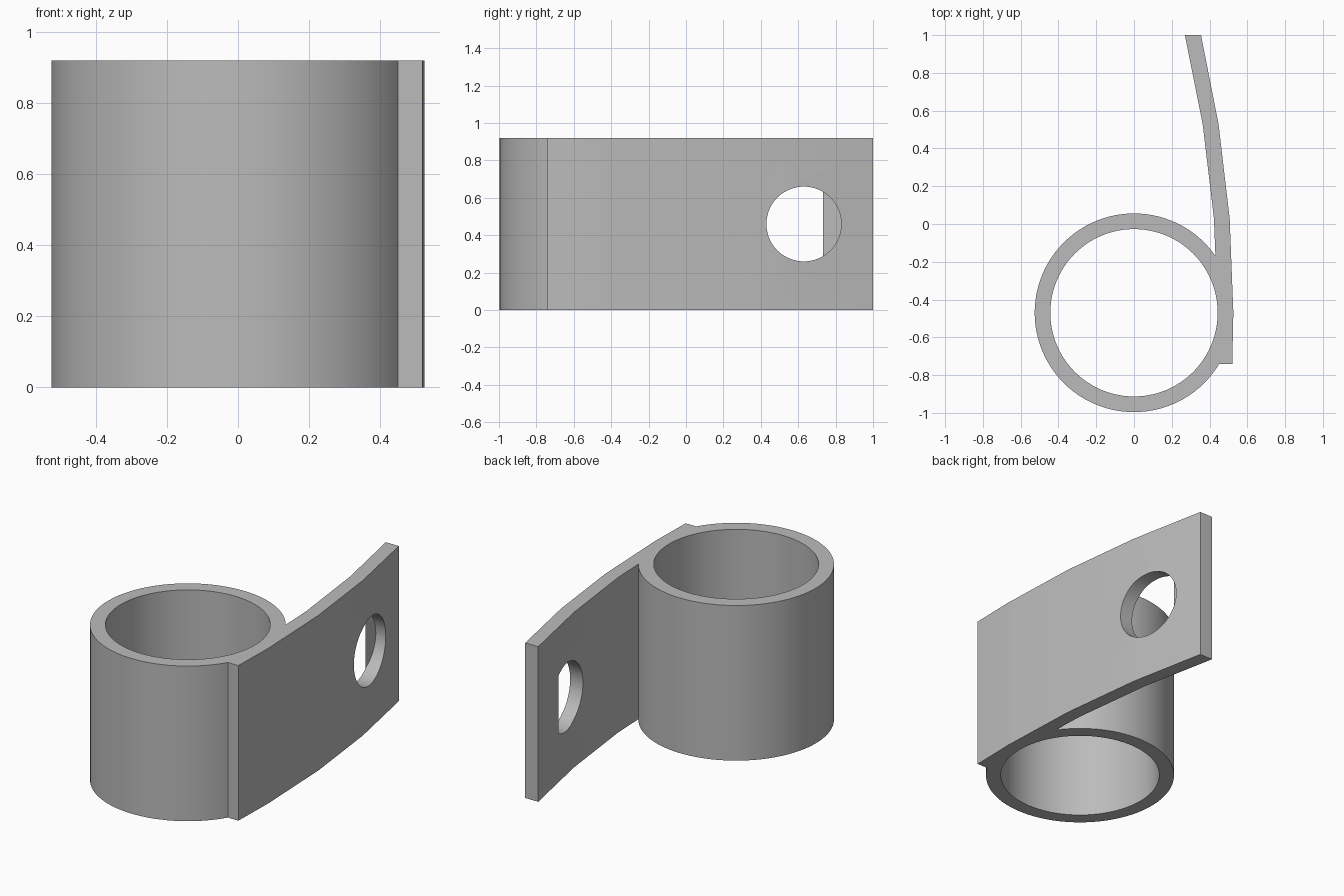
import bpy, bmesh, math
from mathutils import Matrix

if "Cube" in bpy.data.objects:
    bpy.data.objects.remove(bpy.data.objects["Cube"])

HEIGHT = 0.92
RING_Y, RING_R, BORE_R = -0.47, 0.526, 0.443
ARC_R = 6.4

grey = bpy.data.materials.new("plain grey")
grey.use_nodes = True
colour = (0.5, 0.5, 0.5, 1)
grey.diffuse_color = colour
grey.node_tree.nodes["Principled BSDF"].inputs["Base Color"].default_value = colour


def add_object(name, bm):
    bmesh.ops.recalc_face_normals(bm, faces=bm.faces)
    mesh = bpy.data.meshes.new(name)
    bm.to_mesh(mesh)
    bm.free()
    mesh.materials.append(grey)
    obj = bpy.data.objects.new(name, mesh)
    bpy.context.collection.objects.link(obj)
    return obj


def cylinder(name, radius, depth, matrix, segments=96):
    bm = bmesh.new()
    bmesh.ops.create_cone(bm, cap_ends=True, segments=segments, radius1=radius,
                          radius2=radius, depth=depth, matrix=matrix)
    return add_object(name, bm)


def combine(target, other, operation):
    mod = target.modifiers.new(other.name, 'BOOLEAN')
    mod.operation, mod.solver, mod.object = operation, 'EXACT', other
    bpy.context.view_layer.objects.active = target
    bpy.ops.object.modifier_apply(modifier=mod.name)
    bpy.data.objects.remove(other)


def arc_x(y, face_x):
    """Gently curved arm face, tangent to the ring at its widest point."""
    radius = ARC_R - RING_R + face_x
    return face_x - radius + math.sqrt(radius ** 2 - (y - RING_Y) ** 2)


# Ring body, solid until it is bored
middle = Matrix.Translation((0, RING_Y, HEIGHT / 2))
clamp = cylinder("ring_with_arm", RING_R, HEIGHT, middle)

# Curved flat arm, extruded from its plan outline
stations = (-0.74, RING_Y, 0.03, 0.53, 1.0)
outline = [(arc_x(y, RING_R), y) for y in stations]
outline += [(arc_x(y, BORE_R), y) for y in reversed(stations)]
bm = bmesh.new()
base = bm.faces.new([bm.verts.new((x, y, 0)) for x, y in outline])
top = bmesh.ops.extrude_face_region(bm, geom=[base])["geom"]
bmesh.ops.translate(bm, vec=(0, 0, HEIGHT),
                    verts=[v for v in top if isinstance(v, bmesh.types.BMVert)])
arm = add_object("arm", bm)
combine(clamp, arm, 'UNION')

# Bore through the ring
combine(clamp, cylinder("bore", BORE_R, HEIGHT * 2, middle), 'DIFFERENCE')

# Bolt hole, drilled from outside to a flat floor that leaves a thin lip
floor_x, depth = 0.323, 0.4
drill = Matrix.Translation((floor_x + depth / 2, 0.63, HEIGHT / 2)) @ Matrix.Rotation(math.pi / 2, 4, 'Y')
combine(clamp, cylinder("bolt_hole", 0.2, depth, drill, 64), 'DIFFERENCE')

# Smooth the round walls, keep the rims sharp
bpy.ops.object.select_all(action='DESELECT')
clamp.select_set(True)
bpy.context.view_layer.objects.active = clamp
bpy.ops.object.shade_smooth_by_angle(angle=math.radians(25))
